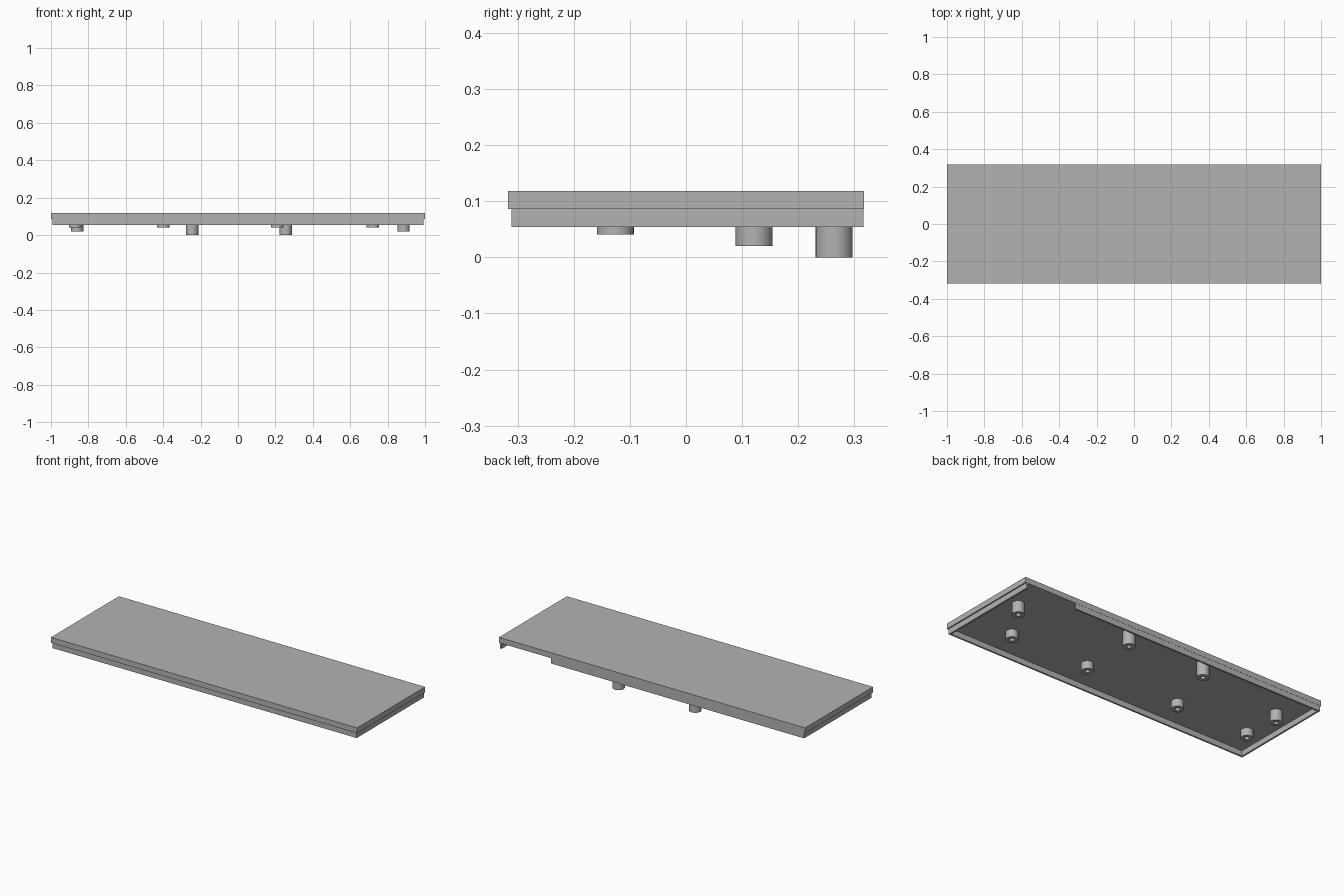
import bpy, bmesh, math

if "Cube" in bpy.data.objects:
    bpy.data.objects.remove(bpy.data.objects["Cube"])

grey = bpy.data.materials.new("light grey")
grey.diffuse_color = (0.45, 0.45, 0.45, 1)
grey.use_nodes = True
grey.node_tree.nodes["Principled BSDF"].inputs["Base Color"].default_value = grey.diffuse_color


def add_object(name, bm):
    bmesh.ops.recalc_face_normals(bm, faces=bm.faces)
    mesh = bpy.data.meshes.new(name)
    bm.to_mesh(mesh)
    bm.free()
    mesh.materials.append(grey)
    ob = bpy.data.objects.new(name, mesh)
    bpy.context.collection.objects.link(ob)
    return ob


def prism(name, outline, z0, z1):
    """Extrude a flat outline from z0 up to z1."""
    bm = bmesh.new()
    face = bm.faces.new([bm.verts.new((x, y, z0)) for x, y in outline])
    top = bmesh.ops.extrude_face_region(bm, geom=[face])["geom"]
    verts = [v for v in top if isinstance(v, bmesh.types.BMVert)]
    bmesh.ops.translate(bm, verts=verts, vec=(0, 0, z1 - z0))
    return add_object(name, bm)


def post(name, x, y, z0, z1, r=0.033, hole=0.013, sides=32):
    """Round post with a bore open at the bottom."""
    bm = bmesh.new()
    rings = []
    for radius, z in ((r, z1), (r, z0), (hole, z0), (hole, z1)):
        rings.append([bm.verts.new((radius * math.cos(a), radius * math.sin(a), z))
                      for a in (2 * math.pi * i / sides for i in range(sides))])
    for k in range(4):
        a, b = rings[k], rings[(k + 1) % 4]
        for i in range(sides):
            j = (i + 1) % sides
            bm.faces.new((a[i], a[j], b[j], b[i]))
    ob = add_object(name, bm)
    ob.location = (x, y, 0)
    bpy.ops.object.select_all(action='DESELECT')
    ob.select_set(True)
    bpy.context.view_layer.objects.active = ob
    bpy.ops.object.shade_smooth_by_angle(angle=math.radians(30))


UNDER, TOP, RIM = 0.086, 0.118, 0.054
X, FRONT, BACK, T = 0.993, -0.311, 0.316, 0.01

# Top plate
prism("top_plate", [(-1, -0.317), (1, -0.317), (1, 0.317), (-1, 0.317)], UNDER, TOP)

# Thin rim under the plate, open near one end of the back edge
GAP = 0.66
prism("rim", [(X, BACK), (X, FRONT), (-X, FRONT), (-X, BACK), (GAP, BACK),
              (GAP, BACK - T), (-X + T, BACK - T), (-X + T, FRONT + T),
              (X - T, FRONT + T), (X - T, BACK)], RIM, UNDER)

# Screw posts: front row short, middle row longer, back row longest
rows = {
    "front_post": (-0.126, 0.041, (-0.87, -0.40, 0.21, 0.72)),
    "middle_post": (0.121, 0.020, (-0.86, 0.885)),
    "back_post": (0.264, 0.0, (-0.245, 0.255)),
}
for name, (y, bottom, xs) in rows.items():
    for x in xs:
        post(name, x, y, bottom, UNDER)
